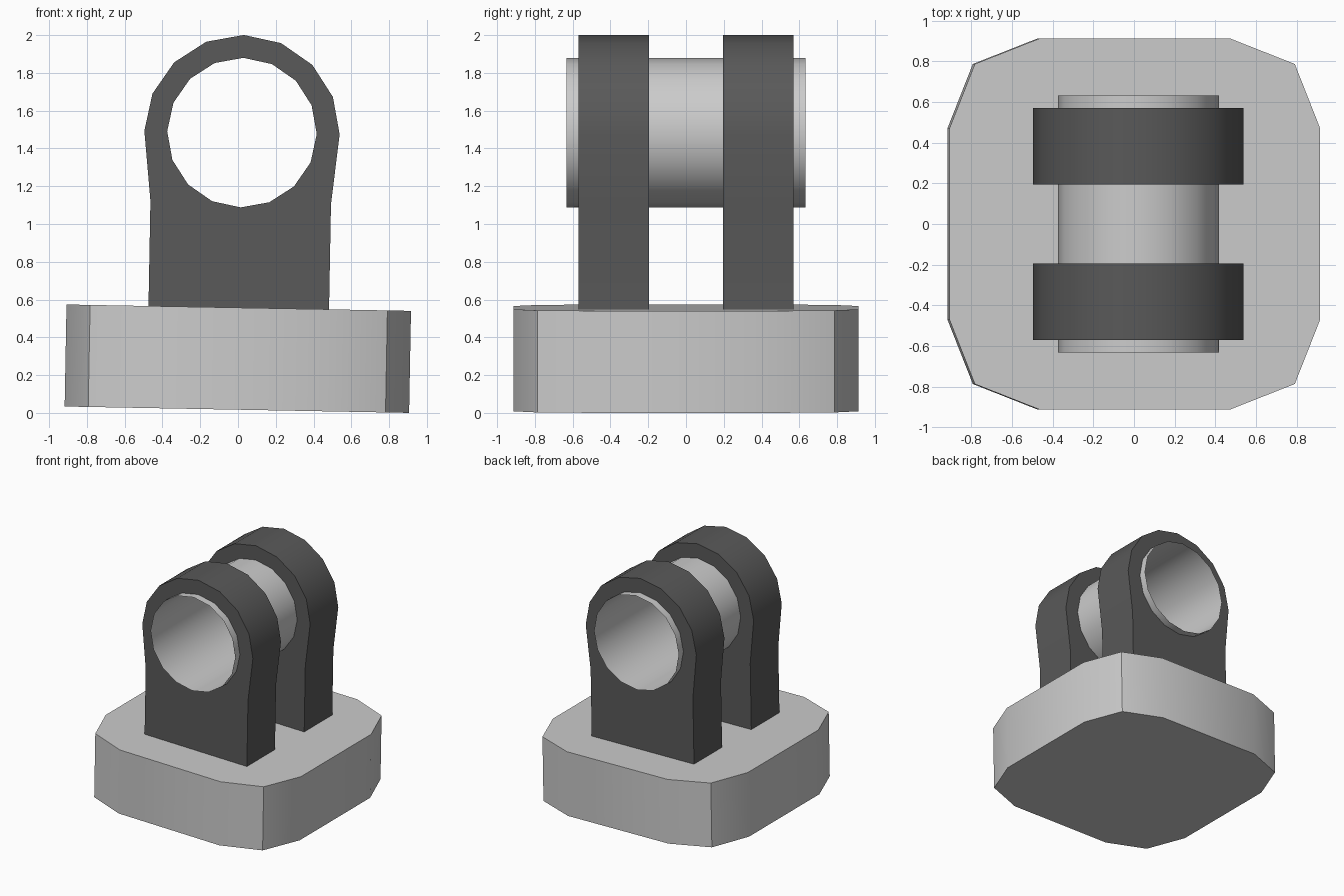
import bpy, bmesh, math
from mathutils import Matrix

if "Cube" in bpy.data.objects:
    bpy.data.objects.remove(bpy.data.objects["Cube"])

# Whole bracket leans very slightly about y
TILT = Matrix.Translation((-0.006, 0, 0.017)) @ Matrix.Rotation(0.0185, 4, 'Y')
BORE_Z, BORE_R, EAR_R, EAR_W, BASE_H = 1.467, 0.396, 0.517, 0.478, 0.54

dark = bpy.data.materials.new("dark_metal")
dark.diffuse_color = (0.1, 0.1, 0.1, 1)
dark.use_nodes = True
dark.node_tree.nodes["Principled BSDF"].inputs["Base Color"].default_value = dark.diffuse_color


def finish(name, bm, mat=None):
    bmesh.ops.recalc_face_normals(bm, faces=bm.faces)
    me = bpy.data.meshes.new(name)
    bm.to_mesh(me)
    bm.free()
    ob = bpy.data.objects.new(name, me)
    bpy.context.collection.objects.link(ob)
    ob.matrix_world = TILT
    if mat:
        me.materials.append(mat)
    bpy.ops.object.select_all(action='DESELECT')
    ob.select_set(True)
    bpy.context.view_layer.objects.active = ob
    bpy.ops.object.shade_smooth_by_angle(angle=math.radians(30))
    return ob


def circle(r):
    return [(r * math.cos(i * math.pi / 8), BORE_Z + r * math.sin(i * math.pi / 8))
            for i in range(16)]


def loop_xz(bm, pts, y):
    return [bm.verts.new((x, y, z)) for x, z in pts]


def bridge(bm, a, b):
    for i in range(len(a)):
        j = (i + 1) % len(a)
        bm.faces.new((a[i], a[j], b[j], b[i]))


# Base: square block with rounded corners
bm = bmesh.new()
quarter = [(0.912, 0.47), (0.787, 0.787), (0.47, 0.912)]
outline = []
for k in range(4):
    c, s = round(math.cos(k * math.pi / 2)), round(math.sin(k * math.pi / 2))
    outline += [(x * c - y * s, x * s + y * c) for x, y in quarter]
low = [bm.verts.new((x, y, 0)) for x, y in outline]
high = [bm.verts.new((x, y, BASE_H)) for x, y in outline]
bridge(bm, low, high)
bm.faces.new(low)
bm.faces.new(high)
finish("base", bm)

# Ears: rounded top, slightly narrower shank, bore lined by the bushing
outer = circle(EAR_R)[:9] + [(-EAR_W, BORE_Z - 0.37)]
outer += [(x * EAR_W, BASE_H) for x in (-1, -0.5, 0, 0.5, 1)]
outer += [(EAR_W, BORE_Z - 0.37)]
for name, y0, y1 in (("front_ear", -0.57, -0.195), ("back_ear", 0.195, 0.57)):
    bm = bmesh.new()
    rims = [loop_xz(bm, outer, y) for y in (y0, y1)]
    bores = [loop_xz(bm, circle(BORE_R), y) for y in (y0, y1)]
    bridge(bm, *rims)
    for rim, bore in zip(rims, bores):
        bridge(bm, rim, bore)
    finish(name, bm, dark)

# Bushing: open sleeve through both ears
bm = bmesh.new()
bridge(bm, *[loop_xz(bm, circle(BORE_R), y) for y in (-0.632, 0.632)])
finish("bushing", bm)
